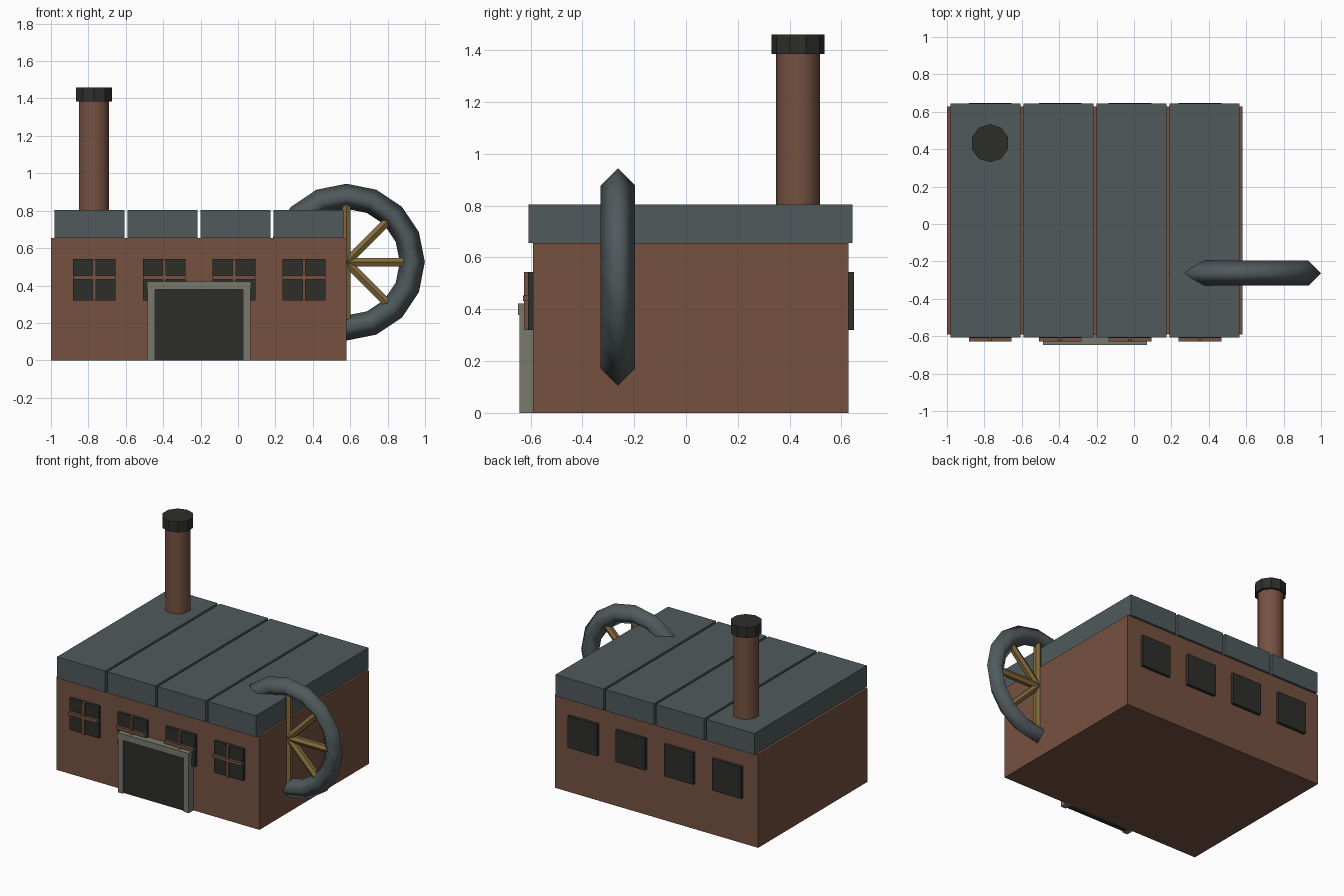
import bpy
from math import pi, radians, sin, cos

if "Cube" in bpy.data.objects:
    bpy.data.objects.remove(bpy.data.objects["Cube"])


def material(name, rgb):
    m = bpy.data.materials.new(name)
    m.diffuse_color = (*rgb, 1)
    m.use_nodes = True
    m.node_tree.nodes["Principled BSDF"].inputs["Base Color"].default_value = m.diffuse_color
    return m


BRICK = material("brick", (0.18, 0.083, 0.052))
SLATE = material("slate", (0.08, 0.102, 0.107))
DARK = material("dark", (0.027, 0.028, 0.023))
STONE = material("stone", (0.19, 0.19, 0.155))
WOOD = material("wood", (0.23, 0.15, 0.045))


def finish(name, mat, smooth=False):
    o = bpy.context.object
    o.name = name
    o.data.materials.append(mat)
    if smooth:
        bpy.ops.object.shade_smooth_by_angle(angle=radians(50))
    return o


def box(name, mat, x0, x1, y0, y1, z0, z1):
    bpy.ops.mesh.primitive_cube_add(
        size=1, location=((x0 + x1) / 2, (y0 + y1) / 2, (z0 + z1) / 2))
    bpy.context.object.scale = (x1 - x0, y1 - y0, z1 - z0)
    bpy.ops.object.transform_apply(location=False, rotation=False, scale=True)
    return finish(name, mat)


def cylinder(name, mat, sides, r, depth, loc, rot=(0, 0, 0), smooth=False):
    bpy.ops.mesh.primitive_cylinder_add(
        vertices=sides, radius=r, depth=depth, location=loc, rotation=rot)
    return finish(name, mat, smooth)


# Brick hall
box("hall", BRICK, -1.0, 0.58, -0.59, 0.627, 0, 0.655)

# Four roof panels and the windows beneath them
for i in range(4):
    cx = -0.795 + i * 0.391
    box(f"roof_panel_{i}", SLATE, cx - 0.187, cx + 0.187, -0.607, 0.643, 0.655, 0.805)
    wx = -0.769 + i * 0.374
    box(f"front_window_{i}", DARK, wx - 0.114, wx + 0.114, -0.61, -0.57, 0.32, 0.543)
    box(f"back_window_{i}", DARK, wx - 0.114, wx + 0.114, 0.607, 0.648, 0.32, 0.543)
    box(f"window_bar_upright_{i}", BRICK, wx - 0.009, wx + 0.009, -0.625, -0.605, 0.32, 0.543)
    box(f"window_bar_across_{i}", BRICK, wx - 0.114, wx + 0.114, -0.629, -0.605, 0.432, 0.453)

# Doorway with stone frame
box("door", DARK, -0.447, 0.03, -0.63, -0.58, 0, 0.378)
box("door_post_left", STONE, -0.483, -0.445, -0.643, -0.58, 0, 0.38)
box("door_post_right", STONE, 0.028, 0.067, -0.643, -0.58, 0, 0.38)
box("door_lintel", STONE, -0.486, 0.07, -0.648, -0.58, 0.378, 0.422)

# Chimney
cylinder("chimney", BRICK, 10, 0.085, 0.79, (-0.77, 0.432, 0.995), smooth=True)
cylinder("chimney_cap", DARK, 10, 0.102, 0.075, (-0.77, 0.432, 1.4225))

# Wheel: diamond-section rim and eight spokes, half sunk into the hall
WX, WY, WZ, RIM = 0.58, -0.263, 0.525, 0.352
bpy.ops.mesh.primitive_torus_add(
    major_segments=16, minor_segments=4, major_radius=RIM, minor_radius=0.067,
    location=(WX, WY, WZ), rotation=(pi / 2, 0, 0))
finish("wheel_rim", SLATE)
bpy.ops.object.shade_smooth()
for k in range(8):
    a = k * pi / 4
    cylinder(f"wheel_spoke_{k}", WOOD, 6, 0.026, RIM,
             (WX + sin(a) * RIM / 2, WY, WZ + cos(a) * RIM / 2), (0, a, 0))
